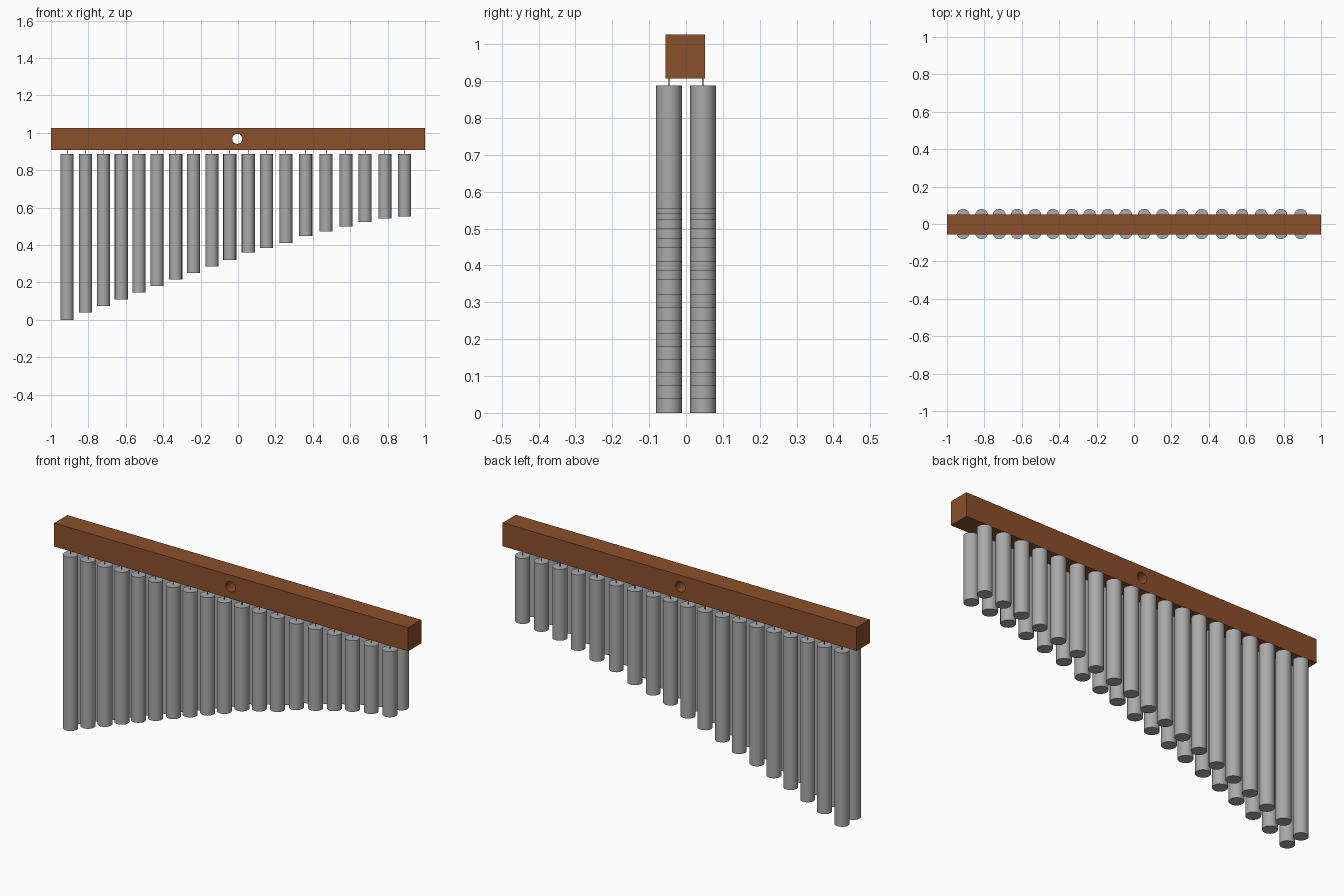
import bpy
import math

cube = bpy.data.objects.get("Cube")
if cube:
    bpy.data.objects.remove(cube, do_unlink=True)


def material(name, color):
    mat = bpy.data.materials.new(name)
    mat.use_nodes = True
    mat.diffuse_color = (*color, 1)
    mat.node_tree.nodes["Principled BSDF"].inputs["Base Color"].default_value = (*color, 1)
    return mat


wood = material("brown wood", (0.26, 0.08, 0.024))
metal = material("grey metal", (0.4, 0.4, 0.4))
dark = material("dark cord", (0.03, 0.03, 0.03))


def rod(name, x, y, bottom, top, radius, sides, mat):
    bpy.ops.mesh.primitive_cylinder_add(
        vertices=sides, radius=radius, depth=top - bottom,
        location=(x, y, (bottom + top) / 2))
    obj = bpy.context.object
    obj.name = name
    obj.data.materials.append(mat)
    bpy.ops.object.shade_smooth_by_angle(angle=math.radians(40))
    return obj


# Wooden bar
BAR_BOTTOM, BAR_TOP = 0.907, 1.027
bpy.ops.mesh.primitive_cube_add(size=1, location=(0, -0.002, (BAR_BOTTOM + BAR_TOP) / 2))
bar = bpy.context.object
bar.name = "wooden_bar"
bar.scale = (2, 0.106, BAR_TOP - BAR_BOTTOM)
bpy.ops.object.transform_apply(location=False, rotation=False, scale=True)
bar.data.materials.append(wood)

# Hanging hole drilled from front to back
bpy.ops.mesh.primitive_cylinder_add(vertices=24, radius=0.027, depth=0.4,
                                    location=(-0.004, 0, 0.968),
                                    rotation=(math.pi / 2, 0, 0))
cutter = bpy.context.object
cutter.name = "hole_cutter"
cutter.hide_render = True
cutter.data.materials.append(wood)
cut = bar.modifiers.new("hanging hole", "BOOLEAN")
cut.object = cutter
cut.operation = "DIFFERENCE"
cut.solver = "EXACT"
bpy.context.view_layer.objects.active = bar
bpy.ops.object.modifier_apply(modifier=cut.name)
bpy.data.objects.remove(cutter, do_unlink=True)

# Two rows of chimes, each hung on a cord; (x, bottom height) per chime
TUBE_TOP = 0.888
chimes = [(-0.914, 0), (-0.815, 0.038), (-0.72, 0.073), (-0.624, 0.11),
          (-0.53, 0.145), (-0.433, 0.18), (-0.333, 0.216), (-0.238, 0.25),
          (-0.14, 0.286), (-0.044, 0.32), (0.055, 0.36), (0.153, 0.385),
          (0.256, 0.41), (0.362, 0.448), (0.471, 0.473), (0.577, 0.5),
          (0.68, 0.524), (0.785, 0.541), (0.891, 0.553)]
for row, y in (("front", -0.046), ("back", 0.046)):
    for i, (x, bottom) in enumerate(chimes, 1):
        rod(f"{row}_chime_{i}", x, y, bottom, TUBE_TOP, 0.035, 16, metal)
        rod(f"{row}_cord_{i}", x, y, TUBE_TOP - 0.005, BAR_BOTTOM + 0.005,
            0.0015, 6, dark)
